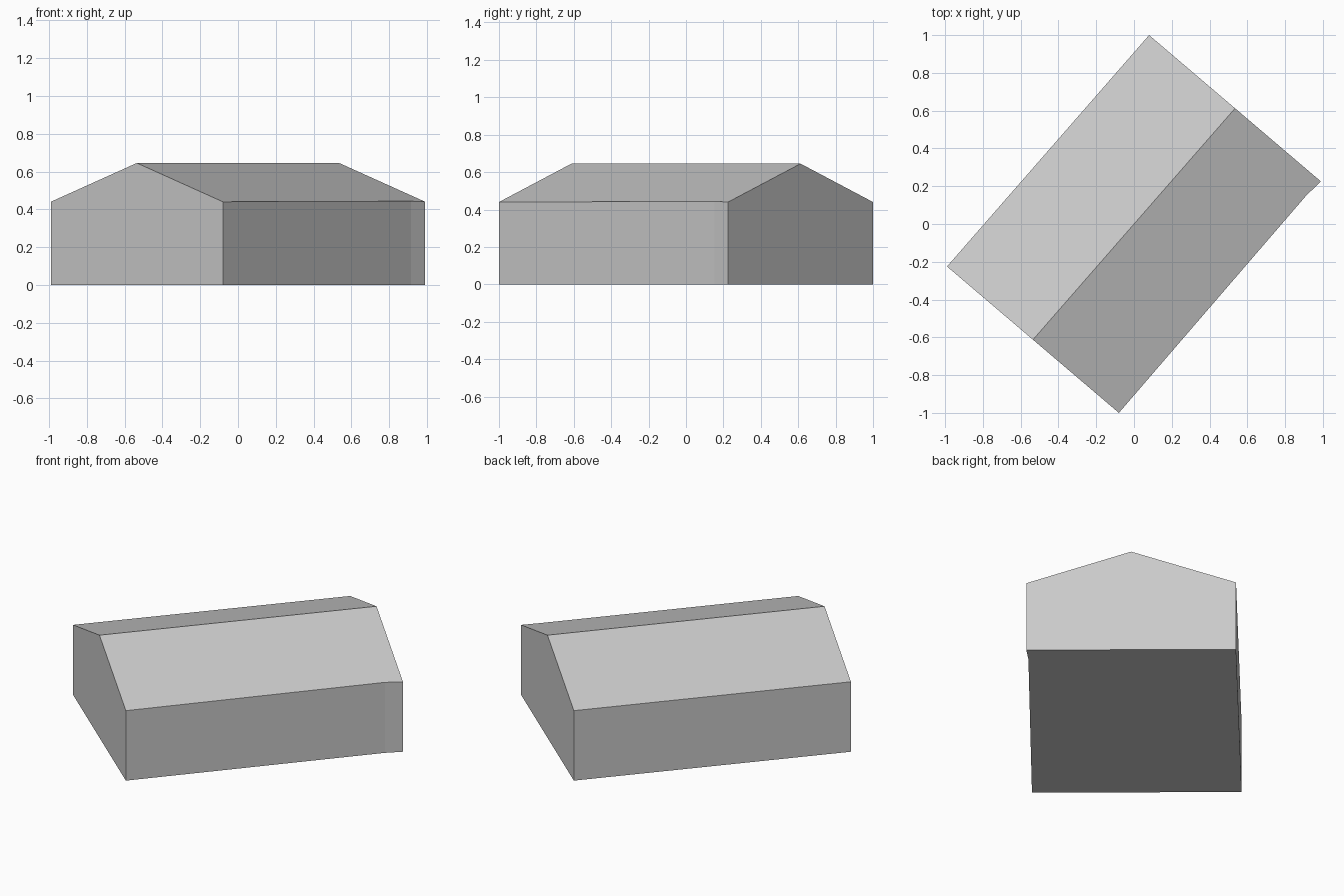
import bpy
import bmesh
from mathutils import Vector

default = bpy.data.objects.get("Cube")
if default:
    bpy.data.objects.remove(default, do_unlink=True)

# Single plain grey for walls and roof
grey = bpy.data.materials.new("light_grey")
grey.use_nodes = True
colour = (0.6, 0.6, 0.6, 1)
grey.diffuse_color = colour
grey.node_tree.nodes["Principled BSDF"].inputs["Base Color"].default_value = colour

EAVE, RIDGE = 0.44, 0.645

# Footprint corners, plus a shallow bend in the right-hand long wall
west = Vector((-0.99, -0.225))
south = Vector((-0.08, -1.0))
east, north = -west, -south
bend = Vector((0.914, 0.153))
footprint = [west, south, bend, east, north]

# Ridge runs between the middles of the two gable ends
ridge_front = (west + south) / 2
ridge_back = (east + north) / 2
ridge_dir = (ridge_back - ridge_front).normalized()
half_width = abs(ridge_dir.cross(south - ridge_front))


def eave_height(p):
    """Keep the eave point on the slope of the roof."""
    offset = abs(ridge_dir.cross(p - ridge_front))
    return RIDGE - (RIDGE - EAVE) * offset / half_width


# Building shell: floor, long walls, gables and two roof slopes
bm = bmesh.new()
base = [bm.verts.new((p.x, p.y, 0)) for p in footprint]
eave = [bm.verts.new((p.x, p.y, eave_height(p))) for p in footprint]
front, back = (bm.verts.new((p.x, p.y, RIDGE)) for p in (ridge_front, ridge_back))

bm.faces.new(base[::-1])
gable_tops = {0: front, 3: back}
for i in range(len(footprint)):
    j = (i + 1) % len(footprint)
    top = [gable_tops[i]] if i in gable_tops else []
    bm.faces.new([base[i], base[j], eave[j], *top, eave[i]])
bm.faces.new([front, *eave[1:4], back])
bm.faces.new([back, eave[4], eave[0], front])
bmesh.ops.recalc_face_normals(bm, faces=bm.faces)

mesh = bpy.data.meshes.new("gabled_building")
bm.to_mesh(mesh)
bm.free()
mesh.materials.append(grey)
building = bpy.data.objects.new("gabled_building", mesh)
bpy.context.collection.objects.link(building)
